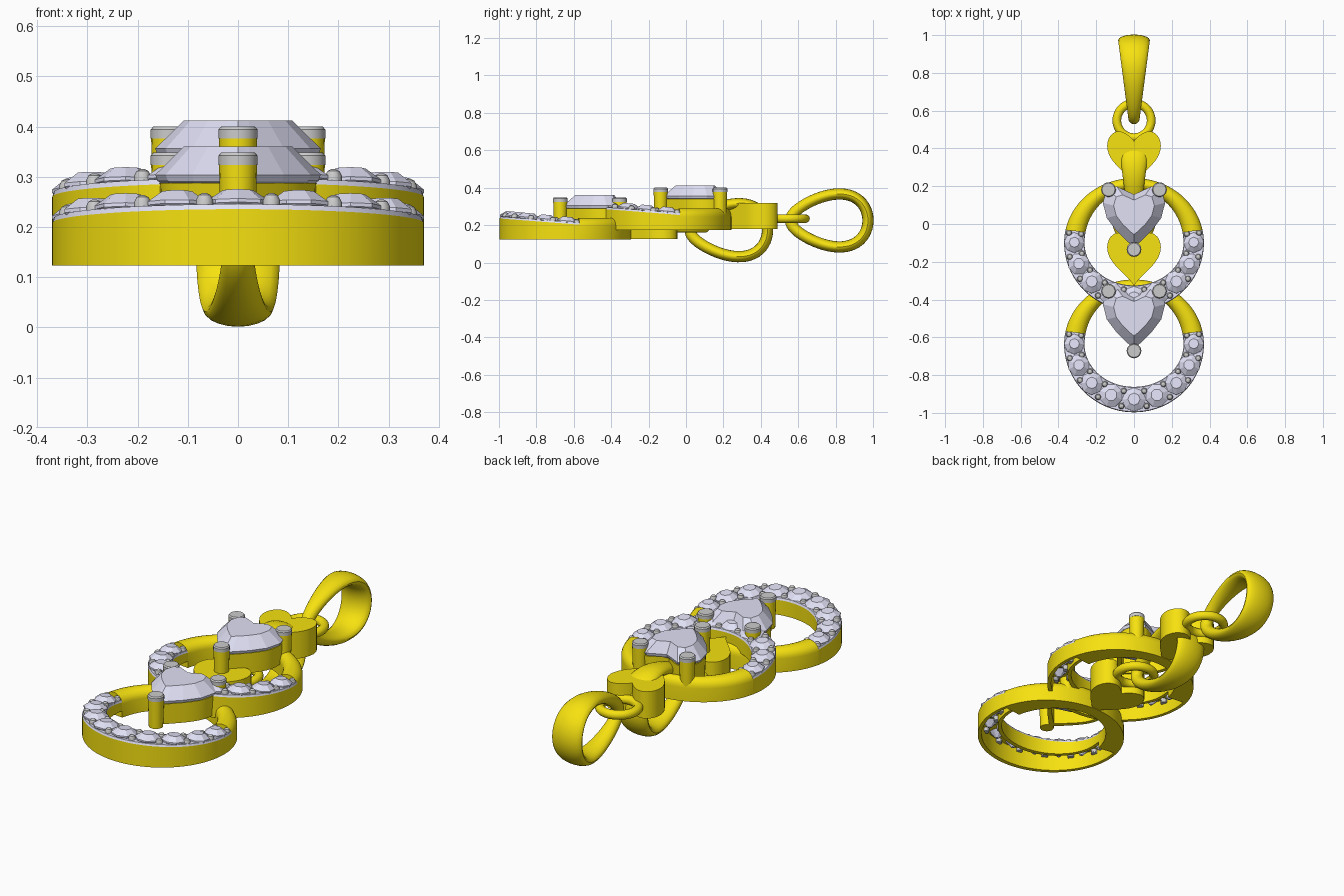
import bpy, bmesh
from math import sin, cos, pi, radians, copysign
from mathutils import Vector, Matrix

if "Cube" in bpy.data.objects:
    bpy.data.objects.remove(bpy.data.objects["Cube"])


def material(name, col):
    m = bpy.data.materials.new(name)
    m.diffuse_color = (*col, 1)
    m.use_nodes = True
    m.node_tree.nodes["Principled BSDF"].inputs["Base Color"].default_value = m.diffuse_color
    return m


GOLD = material("gold", (0.93, 0.76, 0.005))
GEM = material("gemstone", (0.75, 0.75, 0.92))
GREY = material("white_metal", (0.58, 0.58, 0.56))


def add_loft(bm, rings, wrap=False):
    """Skin a list of closed rings; wrap joins the last to the first, else caps."""
    vs = [[bm.verts.new(p) for p in r] for r in rings]
    n = len(vs[0])
    for i in range(len(vs) if wrap else len(vs) - 1):
        a, b = vs[i], vs[(i + 1) % len(vs)]
        for j in range(n):
            k = (j + 1) % n
            bm.faces.new((a[j], a[k], b[k], b[j]))
    if not wrap:
        bm.faces.new(vs[0][::-1])
        bm.faces.new(vs[-1])


def finish(bm, name, mat, smooth=True):
    bmesh.ops.translate(bm, vec=OFFSET, verts=bm.verts)
    bmesh.ops.recalc_face_normals(bm, faces=bm.faces)
    me = bpy.data.meshes.new(name)
    bm.to_mesh(me)
    bm.free()
    me.materials.append(mat)
    if smooth:
        me.shade_smooth()
        me.set_sharp_from_angle(angle=radians(35))
    bpy.context.collection.objects.link(bpy.data.objects.new(PREFIX + name, me))


def loft(name, rings, mat, wrap=False, smooth=True):
    bm = bmesh.new()
    add_loft(bm, rings, wrap)
    finish(bm, name, mat, smooth)


def heart(w, y0, y1, z, n=56, full=2.3, lift=0.0):
    """Heart outline; a lower 'full' gives fuller sides, 'lift' makes the cleft shallower."""
    pts = []
    for i in range(n):
        t = 2 * pi * i / n
        h = 13 * cos(t) - 5 * cos(2 * t) - 2 * cos(3 * t) - cos(4 * t)
        h += lift * max(0, cos(t)) ** 8
        x = copysign(abs(sin(t)) ** full, sin(t))
        pts.append((w * x, y0 + (y1 - y0) * (h + 17) / 28.9, z))
    return pts


def gem_heart(w, y0, y1, z):
    return heart(w, y0, y1, z, 16, 1.7, 3.0)


def circle(x, y, z, r, n=20):
    return [(x + r * cos(2 * pi * i / n), y + r * sin(2 * pi * i / n), z) for i in range(n)]


# Halo plan: u = 0 on the inner edge, 1 on the outer edge
CY, Z0 = -0.10, 0.175


def halo(a, u):
    s = sin(a)
    ry = (0.28 + 0.063 * u) if s > 0 else (0.225 + 0.135 * u)
    return (0.262 + 0.108 * u) * cos(a), CY + ry * s


def top(y):
    return 0.294 - 0.095 * (y + 0.46)


def sweep(name, a0, a1, section, mat, n=56):
    rings = []
    for i in range(n + 1):
        a = a0 + (a1 - a0) * i / n
        rings.append([(*halo(a, u), z) for u, z in section(top(halo(a, 0.5)[1]))])
    loft(name, rings, mat)


def bail():
    def path(p):
        return Vector((0, 0.766 + 0.207 * cos(p), 0.225 + 0.16 * sin(p) * (0.85 + 0.26 * cos(p))))
    rings = []
    for i in range(56):
        p = 2 * pi * i / 56
        t = (path(p + 0.01) - path(p - 0.01)).normalized()
        nrm = Vector((0, t.z, -t.y))
        w = 0.03 + 0.054 * (1 + cos(p)) / 2
        rings.append([path(p) + Vector((w * cos(q), 0, 0)) + nrm * 0.03 * sin(q)
                      for q in [2 * pi * k / 20 for k in range(20)]])
    loft("bail", rings, GOLD, wrap=True)


def jump_ring():
    rings = []
    for i in range(40):
        a = 2 * pi * i / 40
        rings.append([((0.091 + 0.023 * cos(q)) * cos(a), 0.548 + (0.091 + 0.023 * cos(q)) * sin(a),
                       0.235 + 0.023 * sin(q)) for q in [2 * pi * k / 14 for k in range(14)]])
    loft("jump_ring", rings, GOLD, wrap=True)


def link():
    bail()
    jump_ring()
    # Solid heart connector
    loft("heart_connector", [heart(0.142, 0.21, 0.49, z, lift=1.5) for z in (0.178, 0.317)], GOLD)

    # Plain rounded half of the halo
    e = 0.2
    dome = [(0.5 + 0.5 * cos(q), 0.245 + 0.045 * sin(q)) for q in [pi * k / 12 for k in range(13)]]
    sweep("halo_plain_half", e, pi - e, lambda t: dome + [(0, Z0), (1, Z0)], GOLD)
    # Stone-set half: hollow channel, shallower inner wall, thin plate on top
    sweep("halo_channel", pi - e, 2 * pi + e,
          lambda t: [(0, Z0 + 0.035), (0, t), (1, t), (1, Z0), (0.84, Z0), (0.84, t - 0.015),
                     (0.16, t - 0.015), (0.16, Z0 + 0.035)], GOLD)
    sweep("halo_plate", pi - e, 2 * pi + e,
          lambda t: [(0, t), (0.03, t + 0.01), (0.97, t + 0.01), (1, t)], GEM)

    # Small faceted stones and the beads that hold them
    stones, beads = bmesh.new(), bmesh.new()
    count = 9
    step = (pi + 2 * e) / count
    for i in range(count):
        a = pi - e + step * (i + 0.5)
        x, y = halo(a, 0.5)
        r = 0.054 + 0.010 * max(0, -sin(a))
        m = Matrix.Translation((x, y, top(y) + 0.012)) @ Matrix.Rotation(-0.1, 4, 'X') @ Matrix.Rotation(a, 4, 'Z')
        prof = [(0.008, -0.06), (r, -0.004), (r, 0.003), (r * 0.5, 0.025)]
        add_loft(stones, [[m @ Vector(p) for p in circle(0, 0, z, q, 8)] for q, z in prof])
    for i in range(count + 1):
        a = pi - e + 0.04 + (step * count - 0.08) * i / count
        for u in (0.2, 0.8):
            x, y = halo(a, u)
            z = top(y) + 0.012
            prof = [(0.016, -0.05), (0.017, 0.003), (0.012, 0.013), (0.004, 0.017)]
            add_loft(beads, [circle(x, y, z + h, q, 10) for q, h in prof])
    finish(stones, "halo_stones", GEM, smooth=False)
    finish(beads, "halo_beads", GREY)

    # Large heart stone
    loft("heart_stone", [gem_heart(0.02, 0.04, 0.07, 0.25), gem_heart(0.160, -0.115, 0.195, 0.344),
                         gem_heart(0.165, -0.12, 0.2, 0.356), gem_heart(0.108, -0.055, 0.155, 0.412)],
         GEM, smooth=False)
    # Open heart-shaped setting wall
    loft("heart_setting", [heart(0.150, -0.115, 0.190, 0.235, 56, 1.9, 2), heart(0.156, -0.12, 0.195, 0.34, 56, 1.9, 2),
                           heart(0.128, -0.08, 0.168, 0.34, 56, 1.9, 2), heart(0.128, -0.08, 0.168, 0.235, 56, 1.9, 2)],
         GOLD, wrap=True)
    # Three prongs with pale tips
    for name, x, y in (("left", -0.135, 0.182), ("right", 0.135, 0.182), ("front", 0, -0.135)):
        loft("prong_" + name, [circle(x, y, 0.235, 0.034), circle(x, y, 0.378, 0.038)], GOLD)
        loft("prong_tip_" + name, [circle(x, y, 0.376, 0.039), circle(x, y, 0.394, 0.039),
                                   circle(x, y, 0.400, 0.034)], GREY)


# The pendant is one link repeated, the second lower and nearer the front
for PREFIX, OFFSET in (("upper_", Vector((0, 0, 0))), ("lower_", Vector((0, -0.537, -0.052)))):
    link()
